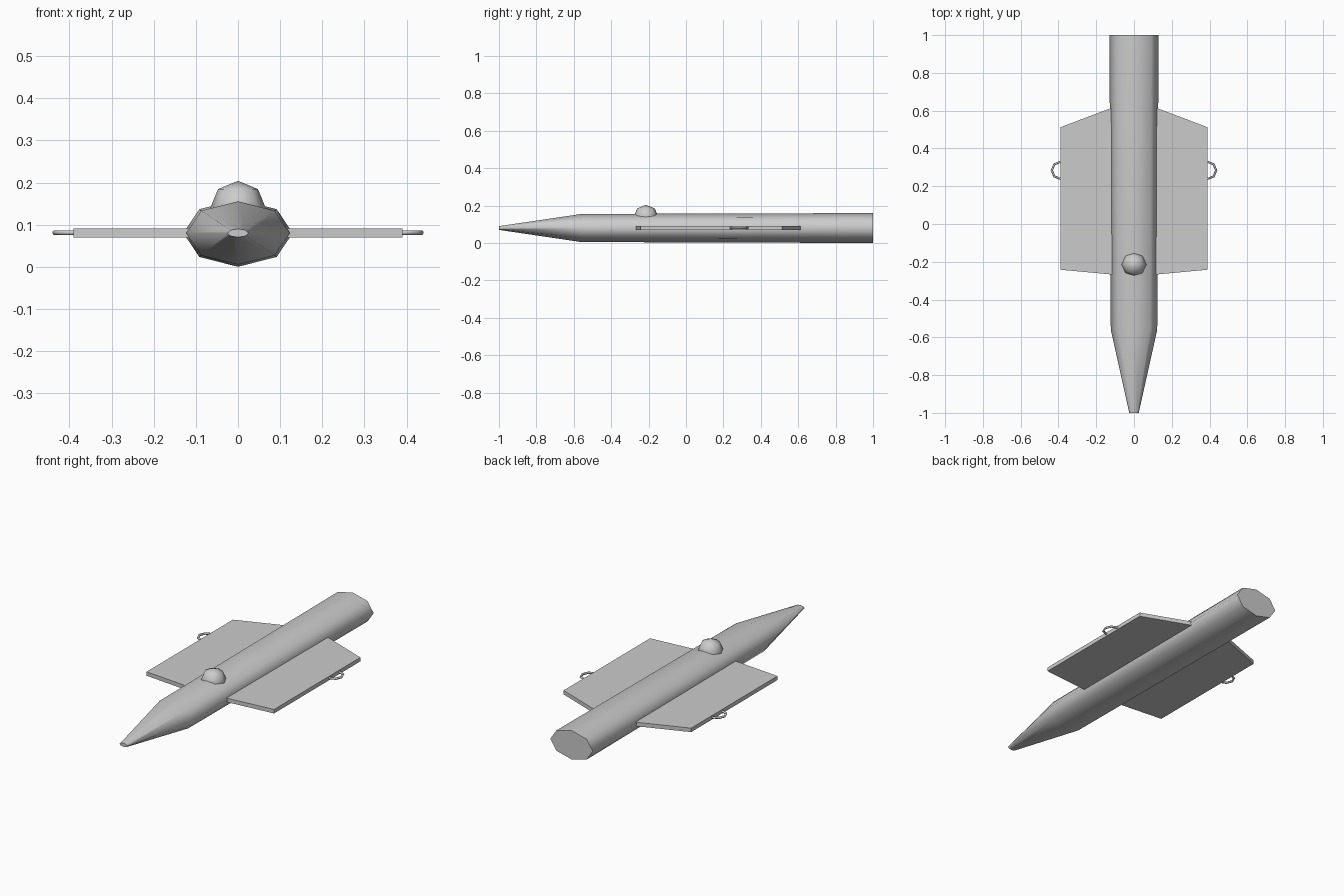
import bpy, bmesh, math
from mathutils import Matrix

if "Cube" in bpy.data.objects:
    bpy.data.objects.remove(bpy.data.objects["Cube"])

CZ = 0.08  # centre line height


def finish(name, bm, smooth=None):
    bmesh.ops.recalc_face_normals(bm, faces=bm.faces)
    mesh = bpy.data.meshes.new(name)
    bm.to_mesh(mesh)
    bm.free()
    ob = bpy.data.objects.new(name, mesh)
    bpy.context.collection.objects.link(ob)
    if smooth:
        bpy.ops.object.select_all(action='DESELECT')
        bpy.context.view_layer.objects.active = ob
        ob.select_set(True)
        bpy.ops.object.shade_smooth_by_angle(angle=math.radians(smooth))
    return ob


# Fuselage: eight-sided oval sections lofted from nose to tail (y, half width, half height)
bm = bmesh.new()
rings = []
for y, rx, rz in [(-1, 0.025, 0.010), (-0.56, 0.123, 0.075), (1, 0.130, 0.080)]:
    rings.append([bm.verts.new((rx * math.cos(i * math.pi / 4), y, CZ + rz * math.sin(i * math.pi / 4)))
                  for i in range(8)])
for a, b in zip(rings, rings[1:]):
    for i in range(8):
        j = (i + 1) % 8
        bm.faces.new((a[i], a[j], b[j], b[i]))
bm.faces.new(rings[0])
bm.faces.new(rings[-1])
finish("fuselage", bm, 75)

# Cockpit dome: low-poly ball half sunk into the fuselage
bm = bmesh.new()
bmesh.ops.create_uvsphere(bm, u_segments=8, v_segments=4, radius=0.067,
                          matrix=Matrix.Translation((0, -0.214, 0.137)))
finish("cockpit_dome", bm, 60)

for side, s in (("right", 1), ("left", -1)):
    # Wing: flat plate with swept edges
    bm = bmesh.new()
    outline = [(0.11, -0.268), (0.39, -0.242), (0.39, 0.512), (0.11, 0.618)]
    plate = bm.faces.new([bm.verts.new((s * x, y, CZ - 0.011)) for x, y in outline])
    out = bmesh.ops.extrude_face_region(bm, geom=[plate])
    bmesh.ops.translate(bm, vec=(0, 0, 0.022),
                        verts=[v for v in out["geom"] if isinstance(v, bmesh.types.BMVert)])
    finish(side + "_wing", bm)

    # Wing tip loop: thin ring lying flat, half inside the wing
    bpy.ops.mesh.primitive_torus_add(major_segments=8, minor_segments=6, major_radius=0.045,
                                     minor_radius=0.006, location=(s * 0.39, 0.284, CZ + 0.001))
    bpy.context.object.name = side + "_tip_ring"
    bpy.ops.object.shade_smooth_by_angle(angle=math.radians(65))
